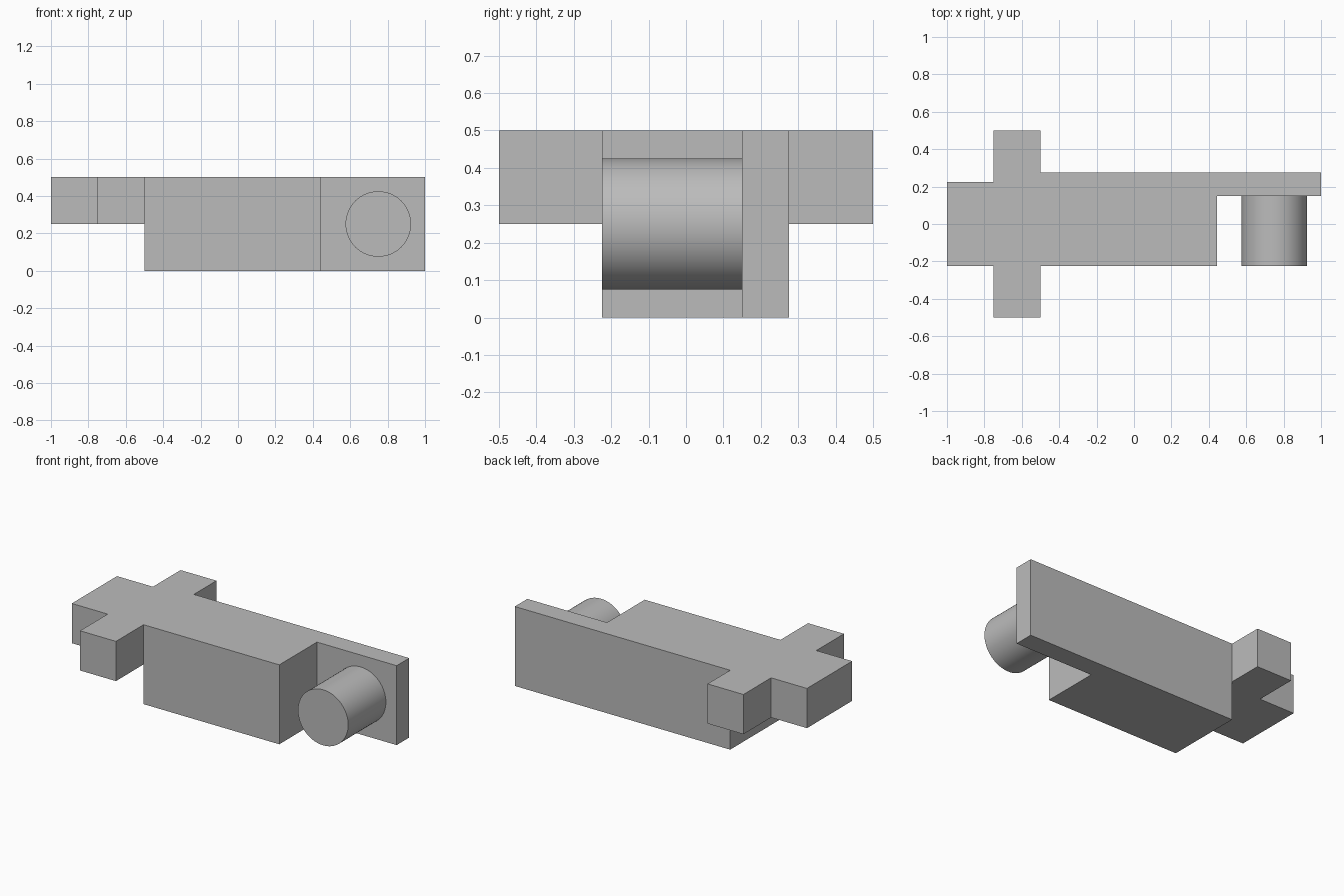
import bpy, bmesh, math

cube = bpy.data.objects.get("Cube")
if cube:
    bpy.data.objects.remove(cube, do_unlink=True)

grey = bpy.data.materials.new("plain grey")
grey.use_nodes = True
colour = (0.5, 0.5, 0.5, 1)
grey.diffuse_color = colour
grey.node_tree.nodes["Principled BSDF"].inputs["Base Color"].default_value = colour


def prism(name, outline, bottom, top):
    """Extrude a plan outline upwards into a solid."""
    bm = bmesh.new()
    face = bm.faces.new([bm.verts.new((x, y, bottom)) for x, y in outline])
    grown = bmesh.ops.extrude_face_region(bm, geom=[face])["geom"]
    verts = [v for v in grown if isinstance(v, bmesh.types.BMVert)]
    bmesh.ops.translate(bm, verts=verts, vec=(0, 0, top - bottom))
    bmesh.ops.recalc_face_normals(bm, faces=bm.faces)
    mesh = bpy.data.meshes.new(name)
    bm.to_mesh(mesh)
    bm.free()
    mesh.materials.append(grey)
    obj = bpy.data.objects.new(name, mesh)
    bpy.context.collection.objects.link(obj)
    return obj


# Main block with the thin back plate running on to the left end
front, back, plate = -0.225, 0.275, 0.15
body = prism("body", [(-0.5, front), (0.445, front), (0.445, plate),
                      (1, plate), (1, back), (-0.5, back)], 0, 0.5)

# Raised cross-shaped end: two side arms and a stub
arms = prism("cross_end", [(-0.5, -0.5), (-0.5, 0.5), (-0.75, 0.5), (-0.75, 0.225),
                           (-1, 0.225), (-1, front), (-0.75, front), (-0.75, -0.5)],
             0.25, 0.5)

# Fuse the cross end into the body so that the top is one flat face
bpy.context.view_layer.objects.active = body
fuse = body.modifiers.new("fuse", 'BOOLEAN')
fuse.operation = 'UNION'
fuse.solver = 'EXACT'
fuse.object = arms
bpy.ops.object.modifier_apply(modifier=fuse.name)
bpy.data.objects.remove(arms, do_unlink=True)

bm = bmesh.new()
bm.from_mesh(body.data)
bmesh.ops.dissolve_limit(bm, angle_limit=math.radians(1), verts=bm.verts, edges=bm.edges)
bm.to_mesh(body.data)
bm.free()

# Round peg standing out of the back plate
bpy.ops.mesh.primitive_cylinder_add(vertices=64, radius=0.175, depth=plate - front,
                                    location=(0.75, (plate + front) / 2, 0.25),
                                    rotation=(math.pi / 2, 0, 0))
peg = bpy.context.object
peg.name = "peg"
peg.data.materials.append(grey)
bpy.ops.object.shade_smooth_by_angle()
